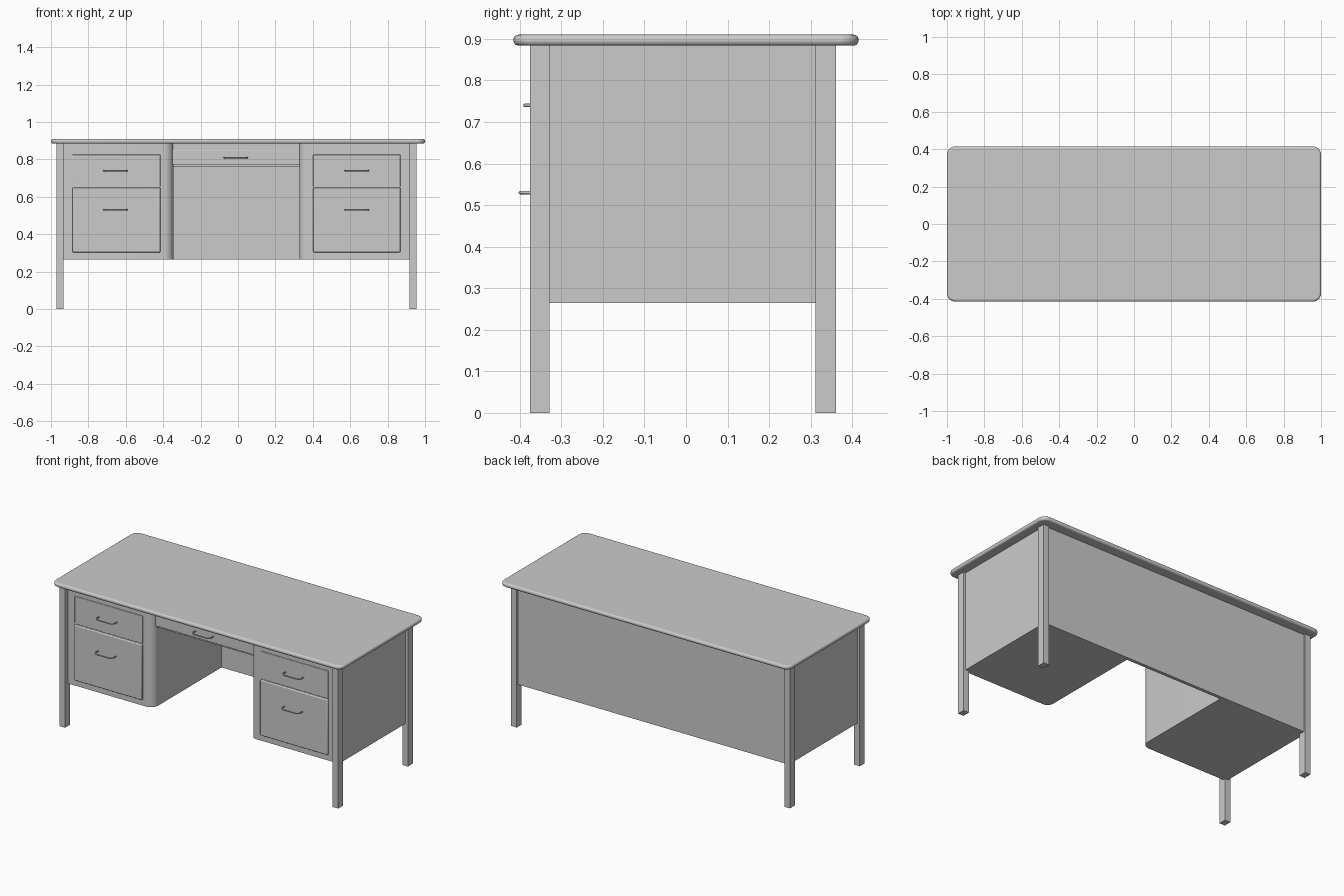
import bpy, bmesh, math

if "Cube" in bpy.data.objects:
    bpy.data.objects.remove(bpy.data.objects["Cube"])


def finish(obj, bevel=0.0, segments=3):
    if bevel:
        mod = obj.modifiers.new("Bevel", 'BEVEL')
        mod.width = bevel
        mod.segments = segments
        mod.limit_method = 'ANGLE'
        mod.angle_limit = math.radians(50)
    bpy.ops.object.select_all(action='DESELECT')
    obj.select_set(True)
    bpy.context.view_layer.objects.active = obj
    bpy.ops.object.shade_smooth_by_angle(angle=math.radians(35))
    return obj


def prism(name, outline, z0, z1, bevel=0.0, segments=3):
    bm = bmesh.new()
    face = bm.faces.new([bm.verts.new((x, y, z0)) for x, y in outline])
    top = bmesh.ops.extrude_face_region(bm, geom=[face])
    verts = [g for g in top['geom'] if isinstance(g, bmesh.types.BMVert)]
    bmesh.ops.translate(bm, verts=verts, vec=(0, 0, z1 - z0))
    bmesh.ops.recalc_face_normals(bm, faces=bm.faces)
    mesh = bpy.data.meshes.new(name)
    bm.to_mesh(mesh)
    bm.free()
    obj = bpy.data.objects.new(name, mesh)
    bpy.context.collection.objects.link(obj)
    return finish(obj, bevel, segments)


def box(name, x0, x1, y0, y1, z0, z1, bevel=0.0):
    return prism(name, [(x0, y0), (x1, y0), (x1, y1), (x0, y1)], z0, z1, bevel)


def arc(cx, cy, r, start, steps=8):
    return [(cx + r * math.cos(math.radians(start + 90 * i / steps)),
             cy + r * math.sin(math.radians(start + 90 * i / steps)))
            for i in range(steps + 1)]


# Bowed pull handle standing off a drawer front
def handle(name, x, y, z):
    w, d = 0.062, 0.041
    path = [(-w, 0.004), (-w, -d * 0.5), (-w * 0.93, -d * 0.82), (-w * 0.75, -d),
            (w * 0.75, -d), (w * 0.93, -d * 0.82), (w, -d * 0.5), (w, 0.004)]
    cu = bpy.data.curves.new(name, 'CURVE')
    cu.dimensions = '3D'
    cu.bevel_depth = 0.004
    cu.bevel_resolution = 2
    cu.use_fill_caps = True
    sp = cu.splines.new('POLY')
    sp.points.add(len(path) - 1)
    for p, (px, py) in zip(sp.points, path):
        p.co = (px, py, 0, 1)
    obj = bpy.data.objects.new(name, cu)
    obj.location = (x, y, z)
    bpy.context.collection.objects.link(obj)


# Desk top with rounded corners and edges
r = 0.045
X, Y = 1.0, 0.415
outline = (arc(X - r, Y - r, r, 0) + arc(-X + r, Y - r, r, 90)
           + arc(-X + r, -Y + r, r, 180) + arc(X - r, -Y + r, r, 270))
prism("desk_top", outline, 0.884, 0.91, 0.011, 4)

# Legs
for side, x0, x1 in (("left", -0.971, -0.933), ("right", 0.917, 0.955)):
    box("front_leg_" + side, x0, x1, -0.375, -0.328, 0, 0.886)
    box("back_leg_" + side, x0, x1, 0.312, 0.361, 0, 0.886)

# Pedestals, with the inner front corner rounded
FRONT, BACK, LOW, HIGH = -0.345, 0.345, 0.265, 0.886
r = 0.052
prism("pedestal_left", [(-0.955, BACK), (-0.955, FRONT)]
      + arc(-0.345 - r, FRONT + r, r, 270) + [(-0.345, BACK)], LOW, HIGH)
r = 0.04
prism("pedestal_right", [(0.328, BACK)] + arc(0.328 + r, FRONT + r, r, 180)
      + [(0.94, FRONT), (0.94, BACK)], LOW, HIGH)

# Back panel
box("back_panel", -0.955, 0.94, 0.33, 0.35, LOW, HIGH)

# Pedestal drawers and their handles
for side, x0, x1, hx in (("left", -0.885, -0.415, -0.655),
                         ("right", 0.402, 0.868, 0.635)):
    box("upper_drawer_" + side, x0, x1, -0.349, -0.33, 0.654, 0.825, 0.002)
    box("lower_drawer_" + side, x0, x1, -0.358, -0.33, 0.303, 0.649, 0.005)
    handle("upper_handle_" + side, hx, -0.347, 0.74)
    handle("lower_handle_" + side, hx, -0.358, 0.53)

# Centre drawer, its rail, tray and handle
box("centre_rail", -0.35, 0.335, -0.308, -0.288, 0.845, HIGH)
box("centre_drawer_front", -0.35, 0.335, -0.315, -0.295, 0.769, 0.85, 0.002)
box("centre_drawer_tray", -0.345, 0.328, -0.305, 0.15, 0.758, 0.77)
handle("centre_handle", -0.012, -0.314, 0.81)
